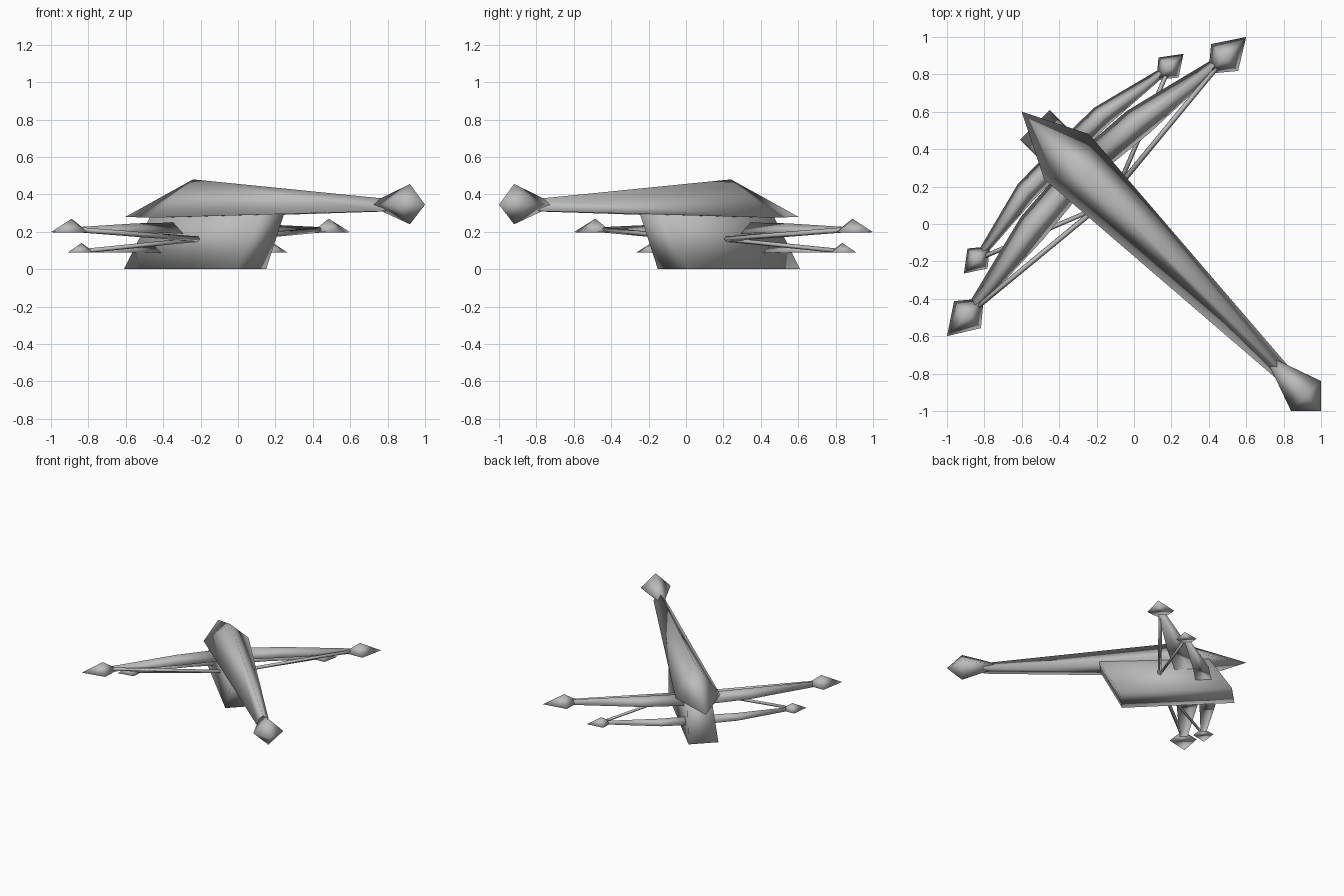
import bpy, bmesh, math
from mathutils import Matrix, Vector

if "Cube" in bpy.data.objects:
    bpy.data.objects.remove(bpy.data.objects["Cube"])

grey = bpy.data.materials.new("plain grey")
grey.use_nodes = True
colour = (0.5, 0.5, 0.5, 1)
grey.diffuse_color = colour
grey.node_tree.nodes["Principled BSDF"].inputs["Base Color"].default_value = colour

# The model is designed along its long boom, then turned to lie diagonally
TURN = Matrix.Rotation(math.radians(-45), 3, "Z")


def loft(name, rings):
    """Join rings of equal point count; a one-point ring makes a tip."""
    bm = bmesh.new()
    rows = [[bm.verts.new(TURN @ Vector(p)) for p in ring] for ring in rings]
    for a, b in zip(rows, rows[1:]):
        n = max(len(a), len(b))
        for i in range(n):
            j = (i + 1) % n
            quad = [a[i % len(a)], a[j % len(a)], b[j % len(b)], b[i % len(b)]]
            bm.faces.new(list(dict.fromkeys(quad)))
    for row in (rows[0], rows[-1]):
        if len(row) > 2:
            bm.faces.new(row)
    bmesh.ops.recalc_face_normals(bm, faces=bm.faces)
    mesh = bpy.data.meshes.new(name)
    bm.to_mesh(mesh)
    bm.free()
    mesh.materials.append(grey)
    for face in mesh.polygons:
        face.use_smooth = True
    obj = bpy.data.objects.new(name, mesh)
    bpy.context.collection.objects.link(obj)


def wing_ring(u, v, half, low, high):
    return [(u - half, v, low), (u + half, v, low), (u, v, high)]


def rod(name, start, end, r):
    start, end = Vector(start), Vector(end)
    side = (end - start).cross(Vector((0, 0, 1))).normalized() * r
    up = Vector((0, 0, r))
    loft(name, [[p + side, p + up, p - side, p - up] for p in (start, end)])


# Main boom: flat underside, ridge on top, pointed tail
loft("boom", [
    [(-0.85, 0, 0.28)],
    [(-0.51, -0.17, 0.275), (-0.51, 0.17, 0.275), (-0.34, 0, 0.48)],
    [(1.14, -0.045, 0.31), (1.14, 0.045, 0.31), (1.14, 0, 0.375)],
])

# Diamond head at the front of the boom
loft("boom_head", [
    [(0.98, 0, 0.345)],
    [(1.30, -0.113, 0.345), (1.30, 0, 0.455), (1.30, 0.113, 0.345), (1.30, 0, 0.24)],
    [(1.414, 0, 0.345)],
])

# Keel that the model stands on, leaning forward at the front
loft("keel", [
    [(-0.75, -0.113, 0), (0.10, -0.113, 0), (0.10, 0.113, 0), (-0.75, 0.113, 0)],
    [(-0.56, -0.09, 0.3), (0.26, -0.09, 0.3), (0.26, 0.09, 0.3), (-0.56, 0.09, 0.3)],
])

# Paired wings, wing pods and struts
for label, s in (("left", 1), ("right", -1)):
    loft(f"{label}_upper_wing", [
        wing_ring(-0.40, s * 0.05, 0.08, 0.19, 0.25),
        wing_ring(-0.37, s * 0.40, 0.085, 0.195, 0.245),
        wing_ring(-0.295, s * 0.92, 0.03, 0.195, 0.225),
    ])
    loft(f"{label}_lower_wing", [
        wing_ring(-0.535, s * 0.05, 0.06, 0.085, 0.13),
        wing_ring(-0.53, s * 0.29, 0.06, 0.09, 0.125),
        wing_ring(-0.465, s * 0.69, 0.022, 0.09, 0.11),
    ])
    loft(f"{label}_upper_pod", [
        [(-0.287, s * 0.85, 0.2)],
        wing_ring(-0.287, s * 0.972, 0.102, 0.195, 0.27),
        [(-0.283, s * 1.131, 0.198)],
    ])
    loft(f"{label}_lower_pod", [
        [(-0.46, s * 0.63, 0.092)],
        wing_ring(-0.461, s * 0.722, 0.076, 0.088, 0.14),
        [(-0.456, s * 0.83, 0.09)],
    ])
    joint = (-0.2, s * 0.08, 0.16)
    rod(f"{label}_upper_strut", joint, (-0.28, s * 0.91, 0.21), 0.014)
    rod(f"{label}_lower_strut", joint, (-0.44, s * 0.68, 0.1), 0.012)
